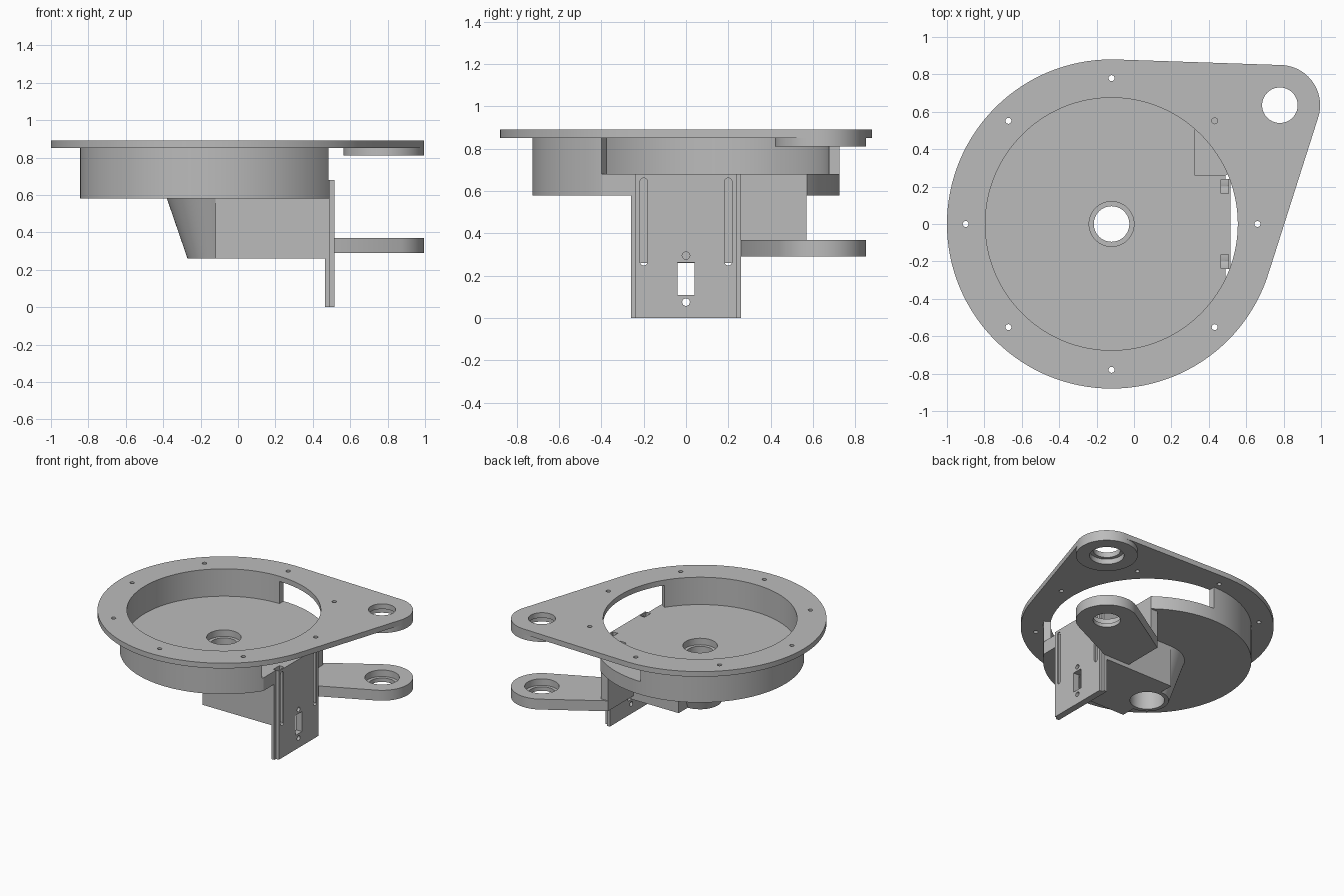
import bpy, bmesh, math
from mathutils import Vector
from mathutils.geometry import convex_hull_2d

if "Cube" in bpy.data.objects:
    bpy.data.objects.remove(bpy.data.objects["Cube"])

grey = bpy.data.materials.new("plain grey")
grey.use_nodes = True
colour = (0.5, 0.5, 0.5, 1)
grey.diffuse_color = colour
grey.node_tree.nodes["Principled BSDF"].inputs["Base Color"].default_value = colour

HUB = (-0.12, 0.0)
PIVOT = (0.78, 0.635)


def arc(centre, r, start=0, end=360, n=96):
    """Points along an arc; a full turn leaves out the repeated end."""
    count = n if end - start == 360 else n + 1
    angles = [math.radians(start + (end - start) * i / n) for i in range(count)]
    return [(centre[0] + r * math.cos(a), centre[1] + r * math.sin(a)) for a in angles]


def hull(points):
    return [points[i] for i in convex_hull_2d([Vector(p) for p in points])]


def loft(name, low, high, z0, z1):
    """Closed solid between two outlines with equal point counts."""
    bm = bmesh.new()
    a = [bm.verts.new((x, y, z0)) for x, y in low]
    b = [bm.verts.new((x, y, z1)) for x, y in high]
    bm.faces.new(a)
    bm.faces.new(b)
    for i in range(len(a)):
        j = (i + 1) % len(a)
        bm.faces.new((a[i], a[j], b[j], b[i]))
    bmesh.ops.recalc_face_normals(bm, faces=bm.faces)
    mesh = bpy.data.meshes.new(name)
    bm.to_mesh(mesh)
    bm.free()
    mesh.materials.append(grey)
    ob = bpy.data.objects.new(name, mesh)
    bpy.context.collection.objects.link(ob)
    return ob


def prism(name, points, z0, z1):
    return loft(name, points, points, z0, z1)


def cyl(centre, r, z0, z1, name="cutter", n=64):
    return prism(name, arc(centre, r, n=n), z0, z1)


def box(x0, x1, y0, y1, z0, z1, name="cutter"):
    return prism(name, [(x0, y0), (x1, y0), (x1, y1), (x0, y1)], z0, z1)


def bore_x(y, z, r):
    """Round cutter running along x through the mounting plate."""
    ob = cyl((0, 0), r, 0.4, 0.6, n=24)
    for v in ob.data.vertices:
        a, b, c = v.co
        v.co = (c, y + a, z + b)
    ob.data.flip_normals()
    bm = bmesh.new()
    bm.from_mesh(ob.data)
    bmesh.ops.recalc_face_normals(bm, faces=bm.faces)
    bm.to_mesh(ob.data)
    bm.free()
    return ob


def boolean(ob, others, operation="DIFFERENCE"):
    """Apply each tool object in turn, then remove it."""
    for tool in others:
        tool.hide_render = True
        mod = ob.modifiers.new("cut", "BOOLEAN")
        mod.operation = operation
        mod.solver = "EXACT"
        mod.object = tool
        mesh = bpy.data.meshes.new_from_object(
            ob.evaluated_get(bpy.context.evaluated_depsgraph_get()))
        ob.modifiers.clear()
        ob.data = mesh
        bpy.data.objects.remove(tool)


# Flange with pivot ear, large opening and a ring of screw holes
flange = prism("flange", hull(arc(HUB, 0.88, n=128) + arc(PIVOT, 0.215)), 0.85, 0.89)
boolean(flange, [cyl(HUB, 0.675, 0.8, 0.95, n=128), cyl(PIVOT, 0.095, 0.8, 0.95)])
boolean(flange, [cyl(p, 0.016, 0.8, 0.95, n=16) for p in arc(HUB, 0.78, n=8)])

# Bearing seat under the ear
ear_boss = cyl(PIVOT, 0.215, 0.81, 0.85, "ear_boss", 96)
boolean(ear_boss, [cyl(PIVOT, 0.12, 0.7, 0.95)])

# Bowl with floor, side window, flat end and a notch beside the bracket
bowl = cyl(HUB, 0.725, 0.58, 0.85, "bowl", 128)
boolean(bowl, [
    cyl(HUB, 0.675, 0.68, 0.95, n=128),
    prism("cutter", [HUB] + arc(HUB, 1.2, -33.5, 90, 16), 0.68, 0.95),
    box(0.49, 1, -0.5, 0.5, 0.5, 0.75),
    box(0.465, 1, -0.26, 0.26, 0.5, 0.75),
    box(0.325, 1, 0.26, 0.9, 0.5, 0.75),
    cyl(HUB, 0.095, 0.5, 0.75),
    cyl(HUB, 0.12, 0.63, 0.75),
])

# Tapered hub and the block joining it to the plate
hub = loft("hub", arc(HUB, 0.15), arc(HUB, 0.26), 0.26, 0.58)
block = box(HUB[0], 0.465, -0.26, 0.26, 0.26, 0.58, "block")
for part in (hub, block):
    boolean(part, [cyl(HUB, 0.095, 0.1, 0.7), cyl(HUB, 0.12, 0.1, 0.5)])

# Mounting plate with raised front, T-slots, window and screw holes
plate = box(0.465, 0.49, -0.26, 0.26, 0, 0.68, "mounting_plate")
boolean(plate, [box(0.48, 0.515, -0.24, 0.24, 0, 0.68)], "UNION")
cuts = [box(0.4, 0.6, -0.04, 0.04, 0.11, 0.263), bore_x(0, 0.075, 0.018), bore_x(0, 0.295, 0.018)]
for side in (-1, 1):
    y = 0.2 * side
    cuts += [box(0.44, 0.505, y - 0.037, y + 0.037, 0.25, 0.75),
             box(0.48, 0.6, y - 0.017, y + 0.017, 0.265, 0.645),
             bore_x(y, 0.265, 0.017), bore_x(y, 0.645, 0.017)]
boolean(plate, cuts)

# Lower pivot arm with bearing seat, hung from an upright web
arm = prism("lower_arm", hull(arc(PIVOT, 0.215) + [(0.49, 0.26), (0.265, 0.26), (0.265, 0.57), (0.325, 0.57)]),
            0.29, 0.37)
boolean(arm, [cyl(PIVOT, 0.095, 0.2, 0.5), cyl(PIVOT, 0.12, 0.32, 0.5)])
box(0.265, 0.325, 0.26, 0.57, 0.37, 0.58, "arm_web")

# Smooth round walls, keep edges sharp
for ob in bpy.context.collection.objects:
    if ob.type == "MESH" and grey.name in ob.data.materials:
        ob.select_set(True)
        bpy.context.view_layer.objects.active = ob
bpy.ops.object.shade_smooth_by_angle(angle=math.radians(30))
